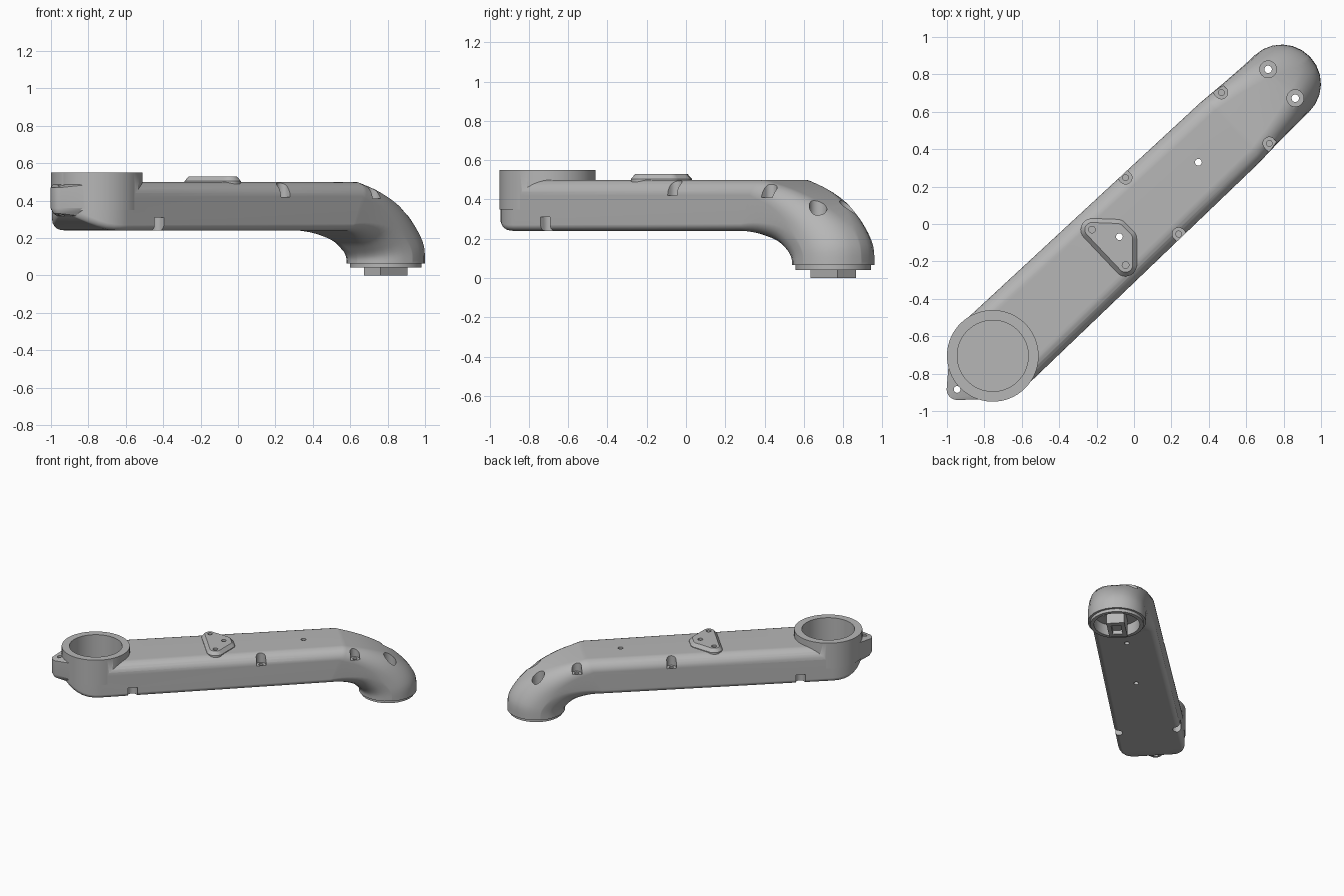
import bpy, bmesh, math
from mathutils import Matrix, Vector

cube = bpy.data.objects.get("Cube")
if cube:
    bpy.data.objects.remove(cube)

# Local frame: u runs along the arm from the socket to the foot
PLACE = Matrix.Translation((-0.755, -0.705, 0)) @ Matrix.Rotation(math.radians(43.28), 4, 'Z')
TO_LOCAL = PLACE.inverted()
LENGTH = 2.122

grey = bpy.data.materials.new("cast_grey")
grey.use_nodes = True
COLOUR = (0.47, 0.47, 0.47, 1)
grey.diffuse_color = COLOUR
grey.node_tree.nodes["Principled BSDF"].inputs["Base Color"].default_value = COLOUR


def finish(name, bm):
    bmesh.ops.recalc_face_normals(bm, faces=bm.faces)
    mesh = bpy.data.meshes.new(name)
    bm.to_mesh(mesh)
    bm.free()
    mesh.materials.append(grey)
    ob = bpy.data.objects.new(name, mesh)
    bpy.context.collection.objects.link(ob)
    ob.matrix_world = PLACE
    return ob


def cylinder(name, u, v, r, z0, z1, sides=24):
    bm = bmesh.new()
    bmesh.ops.create_cone(bm, cap_ends=True, segments=sides, radius1=r, radius2=r, depth=z1 - z0,
                          matrix=Matrix.Translation((u, v, (z0 + z1) / 2)))
    return finish(name, bm)


def box(name, u, v, z, size):
    bm = bmesh.new()
    bmesh.ops.create_cube(bm, size=1, matrix=Matrix.Translation((u, v, z)) @ Matrix.Diagonal((*size, 1)))
    return finish(name, bm)


def hull(name, discs, sides=32):
    """Convex shell around horizontal discs (u, v, z, radius)."""
    bm = bmesh.new()
    for u, v, z, r in discs:
        for i in range(sides):
            a = math.tau * i / sides
            bm.verts.new((u + r * math.cos(a), v + r * math.sin(a), z))
    res = bmesh.ops.convex_hull(bm, input=bm.verts)
    spare = {g for g in res["geom_interior"] + res["geom_unused"] if isinstance(g, bmesh.types.BMVert)}
    bmesh.ops.delete(bm, geom=list(spare), context='VERTS')
    bmesh.ops.dissolve_limit(bm, angle_limit=0.01, verts=bm.verts, edges=bm.edges)
    return finish(name, bm)


def boolean(target, tool, operation='DIFFERENCE'):
    mod = target.modifiers.new("cut", 'BOOLEAN')
    mod.operation, mod.object, mod.solver = operation, tool, 'EXACT'
    bpy.context.view_layer.update()
    with bpy.context.temp_override(object=target, active_object=target, selected_objects=[target]):
        bpy.ops.object.modifier_apply(modifier=mod.name)
    bpy.data.objects.remove(tool)


def section(bu, bz, tu, tz, w, rb, rt, steps=7):
    """Rounded rectangle standing between a bottom and a top point."""
    low, high = Vector((bu, 0, bz)), Vector((tu, 0, tz))
    h = (high - low).length
    up = (high - low) / h
    rb, rt = (min(r, w, h / 2) for r in (rb, rt))
    pts = []
    for k, (sv, r, top) in enumerate(((1, rt, 1), (-1, rt, 1), (-1, rb, 0), (1, rb, 0))):
        cv, ch = sv * (w - r) * 0.999, h - r if top else r
        for i in range(steps):
            a = math.pi / 2 * (k + i / (steps - 1))
            # shrink slightly so neighbouring corners never coincide
            pts.append(low + up * (ch + 0.998 * r * math.sin(a)) + Vector((0, cv + r * math.cos(a), 0)))
    return pts


def spline(keys, per):
    out = []
    for i in range(len(keys) - 1):
        p0, p1, p2, p3 = (keys[min(max(j, 0), len(keys) - 1)] for j in range(i - 1, i + 3))
        for s in range(per):
            t = s / per
            out.append([0.5 * (2 * b + (c - a) * t + (2 * a - 5 * b + 4 * c - d) * t * t
                               + (3 * b - a - 3 * c + d) * t ** 3) for a, b, c, d in zip(p0, p1, p2, p3)])
    return out + [list(keys[-1])]


# Arm: rounded near end, straight beam, elbow turning down into a round foot
rows = []
for deg in range(10, 90, 10):
    a = math.radians(deg)
    rows.append((-0.24 * math.cos(a), 0.24 + 0.09 * math.cos(a) ** 3, -0.24 * math.cos(a), 0.5,
                 0.24 * math.sin(a), 0.03, 0.08))
rows.append((0, 0.24, 0, 0.5, 0.24, 0.03, 0.08))
elbow = [(1.66, 0.24, 1.77, 0.5, 0.225, 0.04, 0.085),
         (1.75, 0.222, 1.95, 0.45, 0.217, 0.08, 0.11),
         (1.84, 0.18, 2.12, 0.375, 0.212, 0.14, 0.15),
         (1.89, 0.13, 2.25, 0.275, 0.21, 0.18, 0.19),
         (1.91, 0.095, 2.32, 0.17, 0.21, 0.205, 0.205),
         (1.912, 0.065, 2.332, 0.065, 0.21, 0.21, 0.21)]
rows += spline(elbow, 4)
bm = bmesh.new()
rings = [[bm.verts.new(p) for p in section(*row)] for row in rows]
for a, b in zip(rings, rings[1:]):
    for i in range(len(a)):
        j = (i + 1) % len(a)
        bm.faces.new((a[i], a[j], b[j], b[i]))
bm.faces.new(rings[0])
bm.faces.new(rings[-1])
bmesh.ops.remove_doubles(bm, verts=bm.verts, dist=0.0004)
body = finish("arm_body", bm)

# Socket ring, end lug and foot collar
boolean(body, hull("end_lug", [(-0.262, 0, 0.33, 0.04), (-0.262, 0, 0.36, 0.056), (-0.262, 0, 0.47, 0.056),
                               (0, 0, 0.31, 0.2), (0, 0, 0.36, 0.232), (0, 0, 0.49, 0.232)]), 'UNION')
boolean(body, cylinder("socket_ring", 0, 0, 0.245, 0.35, 0.55, 64), 'UNION')
boolean(body, cylinder("foot_collar", LENGTH, 0, 0.192, 0.042, 0.1, 64), 'UNION')

# Raised three-cornered pad
corners = [TO_LOCAL @ Vector((x, y, 0)) for x, y in
           ((-0.225, -0.03), (-0.09, -0.035), (-0.045, -0.08), (-0.045, -0.22))]
pad = hull("mount_pad", [(c.x, c.y, z, r) for c in corners for z, r in ((0.49, 0.06), (0.505, 0.06), (0.53, 0.038))])
for c in (corners[0], corners[3]):
    boolean(pad, cylinder("pad_hole", c.x, c.y, 0.018, 0.51, 0.6))

# Socket bore and foot recess
boolean(body, cylinder("socket_bore", 0, 0, 0.19, 0.31, 0.7, 64))
boolean(body, cylinder("foot_recess", LENGTH, 0, 0.165, -0.1, 0.13, 48))

# Screw notches along the top edges and the lower edges
for side in (-1, 1):
    for u, v, z0, z1 in ((1.17, 0.207, 0.42, 0.7), (1.855, 0.187, 0.41, 0.7), (0.235, 0.215, 0.1, 0.31)):
        slot = hull("notch", [(u, side * (v + d), z, 0.034) for d in (0, 0.15) for z in (z0, z1)], 24)
        boolean(body, slot)
        zs = (0.36, 0.45) if z0 > 0.2 else (0.28, 0.36)
        boolean(body, cylinder("screw_hole", u, side * v, 0.016, *zs, 16))
    # Counterbored bolt holes over the foot
    boolean(body, cylinder("bolt_seat", LENGTH, side * 0.106, 0.045, 0.26, 0.7, 32))
    boolean(body, cylinder("bolt_hole", LENGTH, side * 0.106, 0.02, 0.05, 0.4))

# Through holes in the beam, the pad and the lug
centre = TO_LOCAL @ Vector((-0.078, -0.068, 0))
for u, v in ((1.51, 0), (centre.x, centre.y), (-0.262, 0)):
    boolean(body, cylinder("through_hole", u, v, 0.018, 0, 0.8))
boolean(pad, cylinder("through_hole", centre.x, centre.y, 0.018, 0, 0.8))

# Connector block under the foot
block = box("foot_connector", LENGTH, 0, 0.07, (0.2, 0.13, 0.14))
boolean(block, box("connector_slot", LENGTH, 0, 0, (0.12, 0.07, 0.06)))

# Smooth shading with sharp edges kept
for ob in (body, pad, block):
    with bpy.context.temp_override(object=ob, active_object=ob, selected_objects=[ob],
                                   selected_editable_objects=[ob]):
        bpy.ops.object.shade_smooth_by_angle(angle=math.radians(32))
    weighted = ob.modifiers.new("clean_normals", 'WEIGHTED_NORMAL')
    weighted.keep_sharp = True
